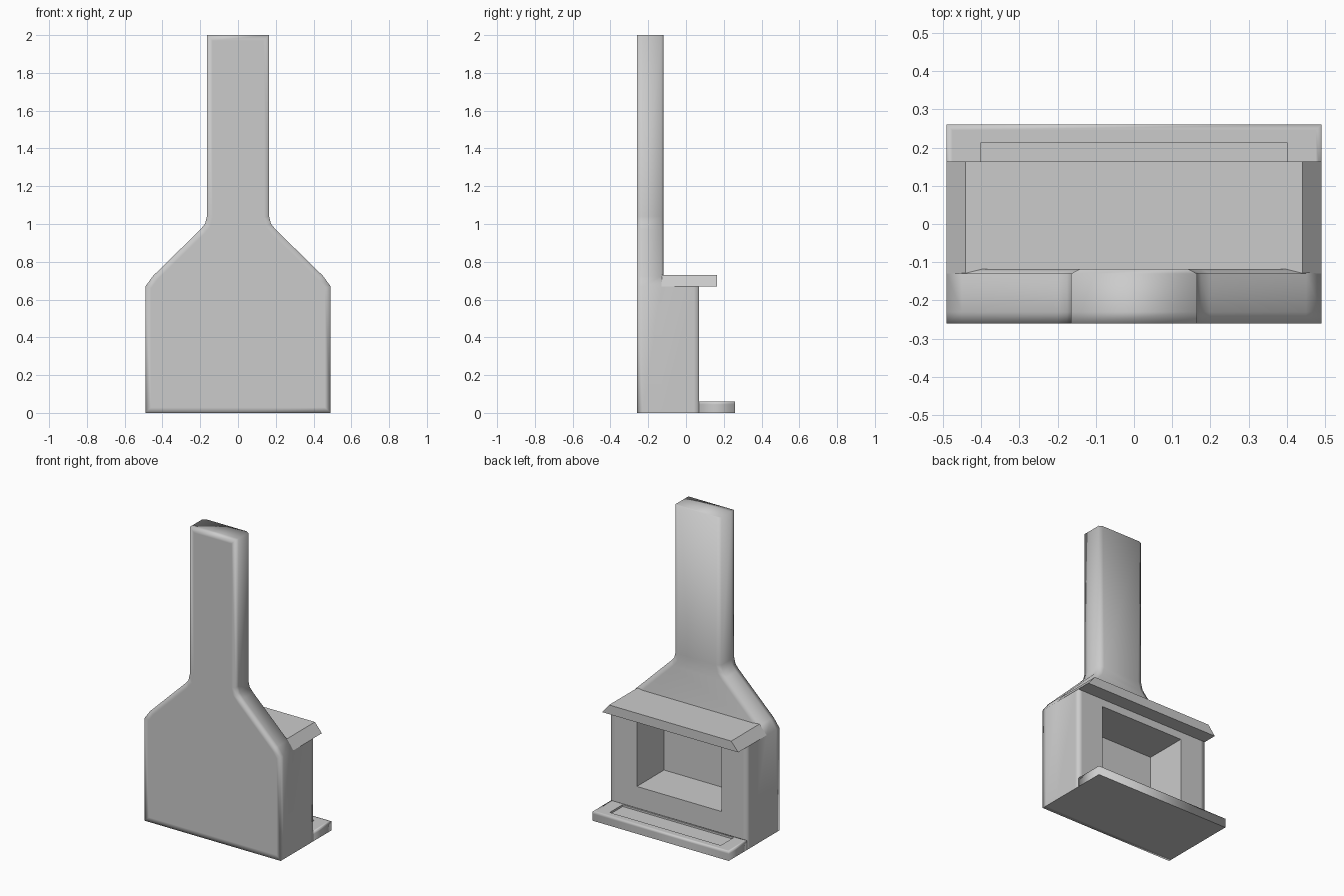
import bpy, bmesh, math
from mathutils import Vector

cube = bpy.data.objects.get("Cube")
if cube:
    bpy.data.objects.remove(cube, do_unlink=True)

stone = bpy.data.materials.new("grey_stone")
stone.use_nodes = True
stone.diffuse_color = (0.6, 0.6, 0.6, 1)
stone.node_tree.nodes["Principled BSDF"].inputs["Base Color"].default_value = (0.6, 0.6, 0.6, 1)

HALF, FRONT, HOOD, BREAST = 0.49, -0.26, -0.13, 0.07
MANTEL_Z = 0.67


def near(a, b):
    return abs(a - b) < 1e-4


def prism(bm, right_side, y0, y1):
    """Extrude a mirrored x-z outline along y; returns the far face."""
    outline = right_side + [(-x, z) for x, z in reversed(right_side)]
    face = bm.faces.new([bm.verts.new((x, y0, z)) for x, z in outline])
    new = bmesh.ops.extrude_face_region(bm, geom=[face])["geom"]
    bmesh.ops.translate(bm, vec=(0, y1 - y0, 0),
                        verts=[v for v in new if isinstance(v, bmesh.types.BMVert)])
    bmesh.ops.recalc_face_normals(bm, faces=bm.faces)
    return next(f for f in bm.faces if all(near(v.co.y, y1) for v in f.verts))


def push(bm, face, offset):
    """Extrude one face and return its moved copy."""
    new = bmesh.ops.extrude_discrete_faces(bm, faces=[face])["faces"][0]
    bmesh.ops.translate(bm, vec=offset, verts=new.verts)
    return new


def recess(bm, face, low, high, offset):
    """Inset a rectangular face to the given bounds, then sink it."""
    centre = face.calc_center_median()
    bmesh.ops.inset_region(bm, faces=[face], thickness=0.02)
    for v in face.verts:
        for i in range(3):
            if low[i] is not None:
                v.co[i] = low[i] if v.co[i] < centre[i] else high[i]
    push(bm, face, offset)


def support_loops(bm, rule, width):
    """Square bevel: keeps the corner shape but tightens smooth shading."""
    edges = [e for e in bm.edges if rule(*[v.co for v in e.verts])]
    bmesh.ops.bevel(bm, geom=edges, offset=width, segments=2, profile=1.0,
                    affect='EDGES', clamp_overlap=True)


def finish(bm, name, sharp_rule):
    bmesh.ops.recalc_face_normals(bm, faces=bm.faces)
    for f in bm.faces:
        f.smooth = True
    for e in bm.edges:
        steep = e.calc_face_angle(0) > math.radians(40)
        e.smooth = not (steep and sharp_rule(*[v.co for v in e.verts]))
    mesh = bpy.data.meshes.new(name)
    bm.to_mesh(mesh)
    bm.free()
    mesh.materials.append(stone)
    obj = bpy.data.objects.new(name, mesh)
    bpy.context.collection.objects.link(obj)
    return obj


# Chimney, sloping shoulders and firebox in one piece
bm = bmesh.new()
back = prism(bm, [(HALF, 0), (HALF, MANTEL_Z), (0.45, 0.725), (0.2, 0.97),
                  (0.175, 1.0), (0.165, 1.04), (0.165, 2)], FRONT, HOOD)
split = [v for v in back.verts if near(v.co.z, MANTEL_Z)]
bmesh.ops.connect_verts(bm, verts=split)
backs = [f for f in bm.faces if all(near(v.co.y, HOOD) for v in f.verts)]
lower, upper = sorted(backs, key=lambda f: f.calc_center_bounds().z)

# Shallow chamfer along the rear edge of the hood and chimney
bmesh.ops.inset_region(bm, faces=[upper], thickness=0.033, depth=0.012)
for v in upper.verts:
    if v.co.z > 1.9:
        v.co.z = 2

# Firebox block with its opening
lower = push(bm, lower, (0, BREAST - HOOD, 0))
recess(bm, lower, (-0.305, None, 0.2), (0.305, None, 0.62), (0, -0.28, 0))
support_loops(bm, lambda a, b: (near(a.y, FRONT) and near(b.y, FRONT)) or
              (near(a.y, BREAST) and near(b.y, BREAST) and
               near(abs(a.x), HALF) and near(a.x, b.x)), 0.03)


def body_sharp(a, b):
    inside = all(abs(p.x) < 0.31 and p.y > -0.22 and 0.15 < p.z < 0.65 for p in (a, b))
    base = near(a.z, 0) and near(b.z, 0) and max(a.y, b.y) > FRONT + 0.01
    ledge = near(a.z, MANTEL_Z) and near(b.z, MANTEL_Z) and max(a.y, b.y) > HOOD - 0.01
    return inside or base or ledge


finish(bm, "chimney_and_firebox", body_sharp)

# Mantel shelf with sloping ends
bm = bmesh.new()
prism(bm, [(HALF, MANTEL_Z), (0.44, 0.73)], HOOD, 0.163)
finish(bm, "mantel_shelf", lambda a, b: True)

# Hearth slab with a shallow sunken tray
bm = bmesh.new()
prism(bm, [(HALF, 0), (HALF, 0.06)], BREAST, 0.26)
top = max(bm.faces, key=lambda f: f.calc_center_median().z)
recess(bm, top, (-0.4, BREAST + 0.01, None), (0.4, 0.213, None), (0, 0, -0.012))
support_loops(bm, lambda a, b: near(a.z, 0.06) and near(b.z, 0.06) and
              ((near(a.y, 0.26) and near(b.y, 0.26)) or
               (near(abs(a.x), HALF) and near(a.x, b.x))), 0.015)


def hearth_sharp(a, b):
    tray = all(abs(p.x) < 0.41 and p.y < 0.22 and p.z > 0.03 for p in (a, b))
    return tray or (near(a.z, 0) and near(b.z, 0))


finish(bm, "hearth", hearth_sharp)
